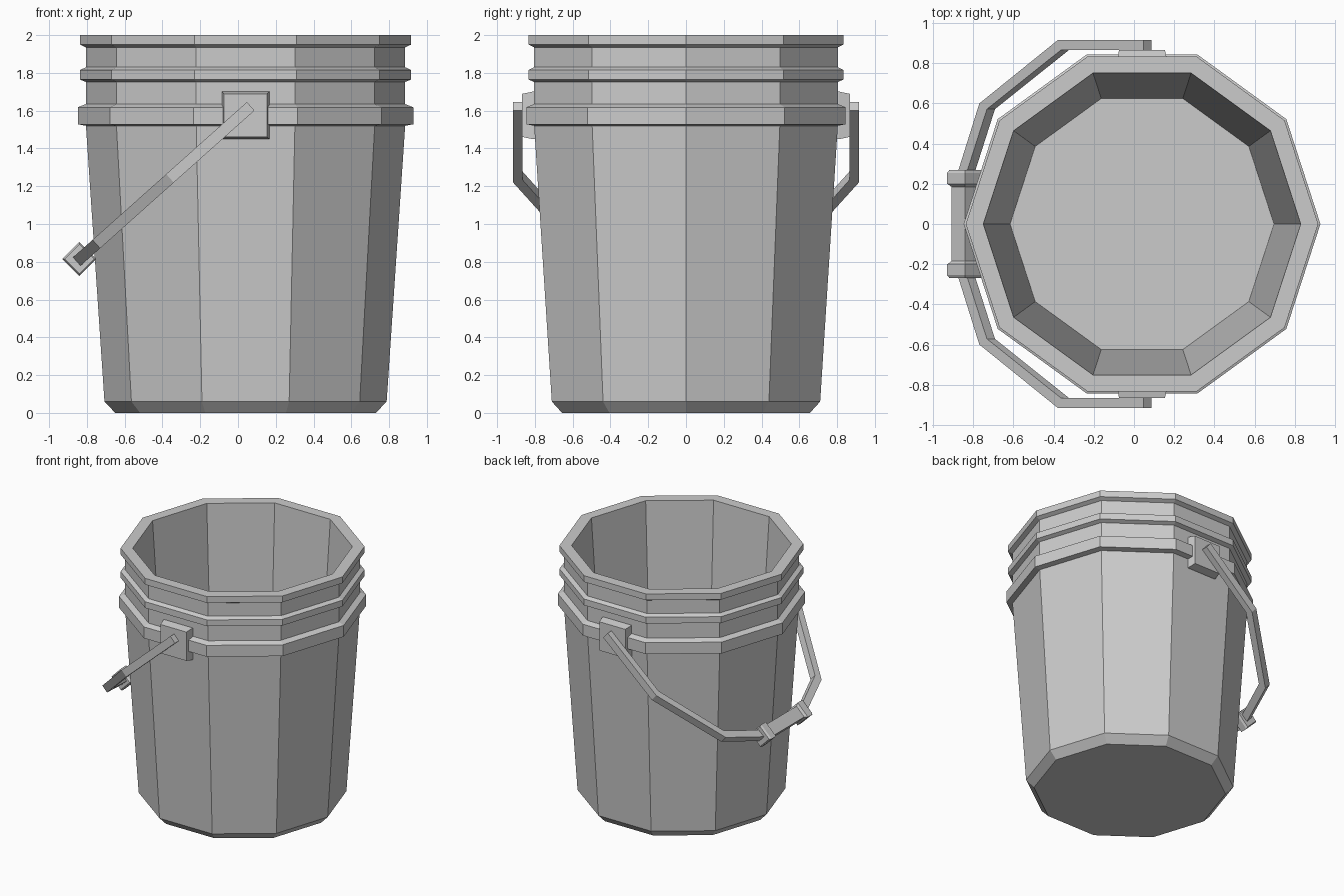
import bpy, bmesh, math
from mathutils import Vector

if "Cube" in bpy.data.objects:
    bpy.data.objects.remove(bpy.data.objects["Cube"])

CX = 0.04                                   # bucket axis
D = Vector((-0.746, 0, -0.666))             # direction the handle hangs
N = Vector((-0.666, 0, 0.746))              # across the handle
PIVOT = Vector((0.067, 0, 1.623))


def make(name, rings, close=False):
    """Skin a list of equal-length vertex rings; cap the ends unless closed."""
    bm = bmesh.new()
    vs = [[bm.verts.new(p) for p in r] for r in rings]
    n = len(vs[0])
    for a, b in zip(vs, vs[1:]):
        for i in range(n):
            j = (i + 1) % n
            bm.faces.new((a[i], a[j], b[j], b[i]))
    bm.faces.new(vs[0])
    bm.faces.new(vs[-1])
    bmesh.ops.recalc_face_normals(bm, faces=bm.faces)
    me = bpy.data.meshes.new(name)
    bm.to_mesh(me)
    bm.free()
    ob = bpy.data.objects.new(name, me)
    bpy.context.collection.objects.link(ob)
    return ob


# Bucket shell: ten-sided profile, outside from the base up, then down the inside
profile = [(0.69, 0), (0.747, 0.06), (0.845, 1.52), (0.888, 1.528), (0.888, 1.618),
           (0.845, 1.635), (0.845, 1.752), (0.877, 1.765), (0.877, 1.815),
           (0.845, 1.83), (0.845, 1.935), (0.877, 1.95), (0.877, 2.0),
           (0.79, 2.0), (0.657, 0.06)]
make("bucket", [[(CX + r * math.cos(math.tau * i / 10), r * math.sin(math.tau * i / 10), z)
                 for i in range(10)] for r, z in profile])

# Handle mounts: tapered square blocks on both sides
for side, s in (("front", -1), ("back", 1)):
    make(side + "_handle_mount",
         [[(CX + a * h, s * y, 1.575 + b * h) for a, b in ((-1, -1), (1, -1), (1, 1), (-1, 1))]
          for h, y in ((0.126, 0.77), (0.126, 0.81), (0.114, 0.867))])

# Handle bail: (outer x, outer y, inner x, inner y) along one half, mirrored
half = [(0.067, 0.915, 0.067, 0.865), (-0.36, 0.915, -0.345, 0.865),
        (-0.75, 0.60, -0.712, 0.572), (-0.855, 0.265, -0.81, 0.265),
        (-0.86, 0.2, -0.82, 0.2)]


def on_plane(x, y, off):
    return PIVOT + D * ((x - PIVOT.x) / D.x) + N * off + Vector((0, y, 0))


def section(p, s):
    ox, oy, ix, iy = p
    return [on_plane(ox, s * oy, 0.03), on_plane(ox, s * oy, -0.03),
            on_plane(ix, s * iy, -0.03), on_plane(ix, s * iy, 0.03)]


make("handle_bail", [section(p, 1) for p in half] + [section(p, -1) for p in reversed(half)])

# Grip: square bar with a flange at each end
centre = Vector((-0.84, 0, 0.815))
flange = [(0.068, 0.185), (0.09, 0.2), (0.09, 0.255), (0.078, 0.27)]
stations = [(r, -y) for r, y in reversed(flange)] + flange
make("handle_grip", [[centre + Vector((r * math.cos(a), y, r * math.sin(a)))
                      for a in (i * math.pi / 2 for i in range(4))] for r, y in stations])
